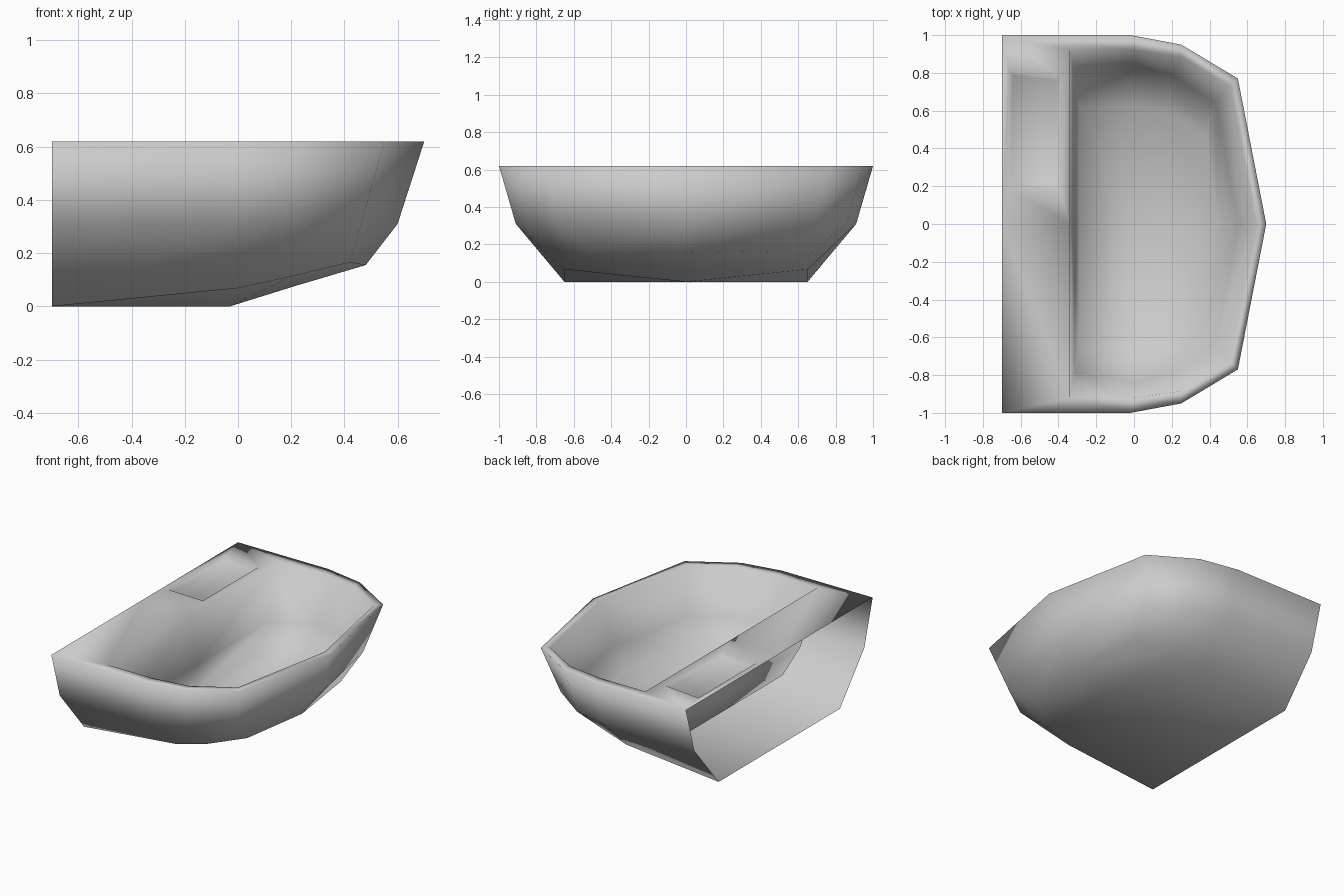
import bpy, bmesh

if "Cube" in bpy.data.objects:
    bpy.data.objects.remove(bpy.data.objects["Cube"])

bm = bmesh.new()
cache = {}
TOP = 0.62


def vert(p):
    key = tuple(round(c, 4) + 0.0 for c in p)
    if key not in cache:
        cache[key] = bm.verts.new(key)
    return cache[key]


def face(*pts):
    bm.faces.new([vert(p) for p in pts])


def both(*pts):
    """Face plus its mirror image across y = 0."""
    face(*pts)
    face(*[(x, -y, z) for x, y, z in reversed(pts)])


def bridge(a, b):
    for i in range(len(a) - 1):
        both(a[i], a[i + 1], b[i + 1], b[i])


def level(pts, z):
    return [(x, y, z) for x, y in pts]


# Outer shell: half rings from back corner to front centre, open at the wall side
out_top = level([(-.7, 1), (-.02, 1), (.25, .95), (.55, .77), (.7, 0)], TOP)
out_mid = level([(-.7, .91), (-.02, .91), (.22, .855), (.463, .68), (.6, 0)], .31)
out_low = [(-.7, .65, 0), (-.01, .65, .067), (.2, .62, .112), (.42, .5, .165), (.48, 0, .155)]
out_mid_line = [(-.7, 0, 0), (-.03, 0, 0), (.22, 0, .078), (.48, 0, .155)]

# Bowl: half rings inside the shell
in_top = level([(-.34, .92), (0, .92), (.25, .885), (.51, .73), (.65, 0)], TOP)
in_mid = [(-.315, .78, .27), (0, .84, .31), (.2, .79, .32), (.43, .64, .33), (.555, 0, .33)]
in_low = [(-.29, .62, .127), (0, .62, .127), (.18, .59, .16), (.385, .47, .21), (.44, 0, .205)]
in_mid_line = [(-.29, 0, .127), (0, 0, .1), (.2, 0, .14), (.44, 0, .205)]

for top, mid, low, line in ((out_top, out_mid, out_low, out_mid_line),
                            (in_top, in_mid, in_low, in_mid_line)):
    bridge(top, mid)
    bridge(mid, low)
    bridge(low[:4], line)
    # line ends on the front centre point, so low[3]-low[4] is already closed

# Rim, and the bowl's back wall
bridge(out_top, in_top)
edge_mid = (-.34, 0, TOP)
wall_mid = (-.315, 0, .27)
both(in_top[0], in_mid[0], wall_mid, edge_mid)
both(in_mid[0], in_low[0], in_mid_line[0], wall_mid)

# Deck with a very shallow recessed soap tray on one half
back_mid = (-.7, 0, TOP)
frame = [out_top[0], in_top[0], edge_mid, back_mid]
tray = level([(-.66, .81), (-.39, .78), (-.39, .18), (-.66, .19)], TOP)
floor = level([(-.64, .79), (-.41, .76), (-.41, .2), (-.64, .21)], TOP - .02)
for a, b in ((frame, tray), (tray, floor)):
    for i in range(4):
        j = (i + 1) % 4
        face(a[i], a[j], b[j], b[i])
face(*floor)
face(*[(x, -y, z) for x, y, z in reversed(frame)])

bmesh.ops.recalc_face_normals(bm, faces=bm.faces)
# Deck should face up
bm.normal_update()
if max(bm.faces, key=lambda f: f.calc_center_median().z).normal.z < 0:
    bmesh.ops.reverse_faces(bm, faces=bm.faces)
for f in bm.faces:
    f.smooth = True

mesh = bpy.data.meshes.new("wash_basin")
bm.to_mesh(mesh)
bm.free()
bpy.context.collection.objects.link(bpy.data.objects.new("wash_basin", mesh))
